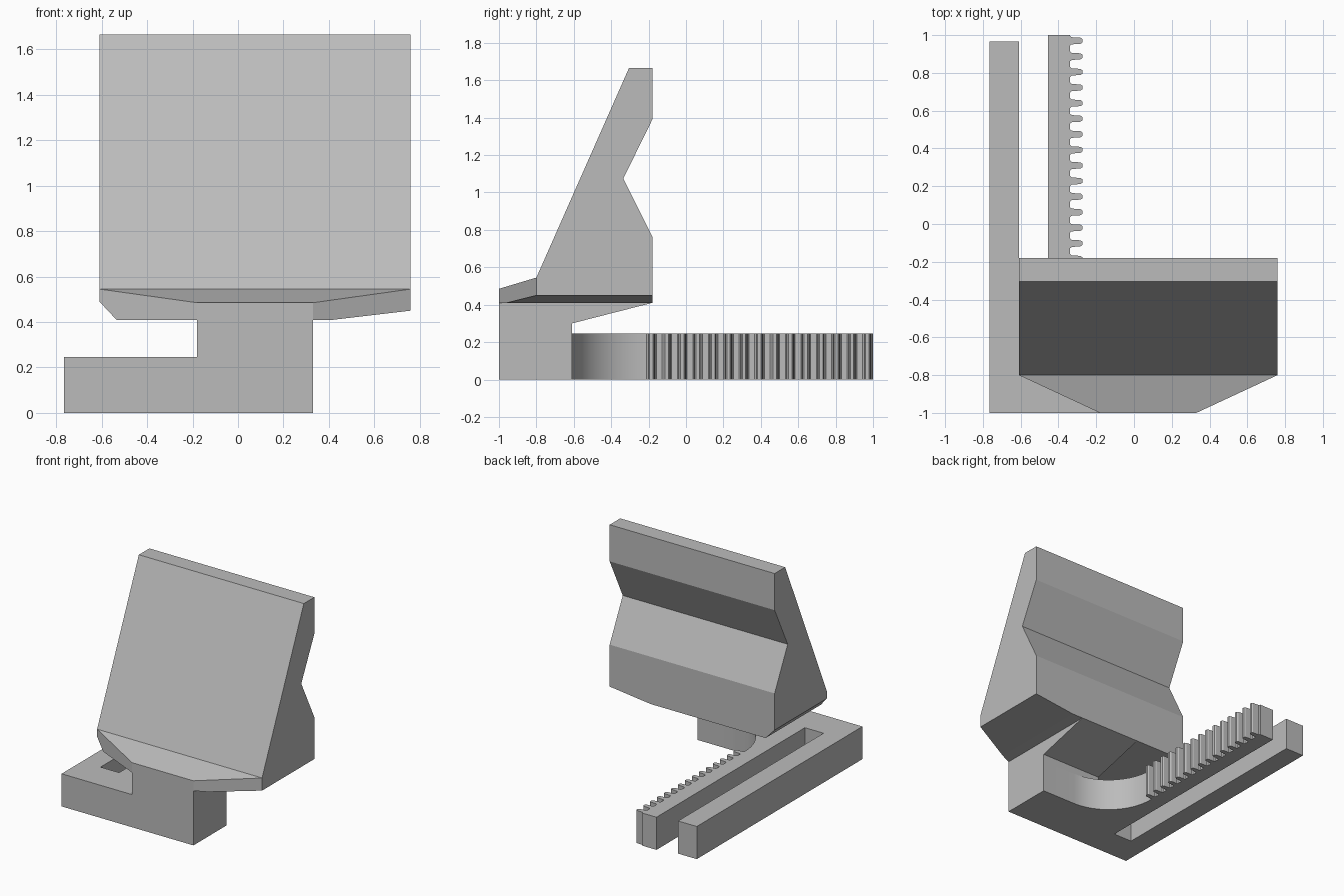
import bpy, bmesh, math
from mathutils import Vector

cube = bpy.data.objects.get("Cube")
if cube:
    bpy.data.objects.remove(cube, do_unlink=True)

grey = bpy.data.materials.new("plain_grey")
grey.use_nodes = True
COLOR = (0.5, 0.5, 0.5, 1)
grey.diffuse_color = COLOR
grey.node_tree.nodes["Principled BSDF"].inputs["Base Color"].default_value = COLOR


def prism(name, outline, offset, cuts=()):
    """Extrude a closed outline of 3D points, then trim it with planes (point, outward normal)."""
    bm = bmesh.new()
    face = bm.faces.new([bm.verts.new(p) for p in outline])
    top = bmesh.ops.extrude_face_region(bm, geom=[face])["geom"]
    bmesh.ops.translate(bm, vec=offset, verts=[v for v in top if isinstance(v, bmesh.types.BMVert)])
    for point, normal in cuts:
        geom = bm.verts[:] + bm.edges[:] + bm.faces[:]
        cut = bmesh.ops.bisect_plane(bm, geom=geom, plane_co=point, plane_no=normal,
                                     clear_outer=True, dist=1e-5)["geom_cut"]
        edges = [e for e in cut if isinstance(e, bmesh.types.BMEdge)]
        bmesh.ops.holes_fill(bm, edges=edges)
    bmesh.ops.recalc_face_normals(bm, faces=bm.faces)
    mesh = bpy.data.meshes.new(name)
    bm.to_mesh(mesh)
    bm.free()
    mesh.materials.append(grey)
    obj = bpy.data.objects.new(name, mesh)
    bpy.context.collection.objects.link(obj)
    return obj


# Base plate: front foot, rounded inner corner, toothed bar, slot and plain bar
BASE_TOP = 0.245
VALLEY, TIP = -0.338, -0.273
outline = [(-0.765, -1), (0.33, -1), (0.33, -0.61)]
radius, cx, cy = 0.39, VALLEY + 0.39, -0.22
for i in range(17):
    a = math.radians(270) - math.radians(90) * i / 16
    outline.append((cx + radius * math.cos(a), cy + radius * math.sin(a)))
half_tooth = [(VALLEY, 0.026), (VALLEY + 0.008, 0.019), (TIP - 0.01, 0.016), (TIP, 0.009)]
for k in range(15):
    y = -0.185 + 0.0825 * k
    outline += [(x, y - w) for x, w in half_tooth]
    outline += [(x, y + w) for x, w in reversed(half_tooth)]
outline += [(VALLEY, 1), (-0.455, 1), (-0.455, -0.76),
            (-0.61, -0.76), (-0.61, 0.965), (-0.765, 0.965)]
base = prism("base_with_rack", [(x, y, 0) for x, y in outline], (0, 0, BASE_TOP))

# Neck: block with a sloped bracket under the rest
neck_side = [(-1, BASE_TOP), (-0.61, BASE_TOP), (-0.61, 0.3), (-0.18, 0.41), (-1, 0.41)]
prism("neck", [(-0.18, y, z) for y, z in neck_side], (0.51, 0, 0))

# Leaning rest with front lip, notched back, tapered lip ends and bevelled underside
rest_side = [(-1, 0.41), (-1, 0.485), (-0.8, 0.545), (-0.305, 1.665), (-0.18, 1.665),
             (-0.18, 1.39), (-0.335, 1.075), (-0.18, 0.765), (-0.18, 0.41)]
cuts = [((-0.61, -0.8, 0), Vector((-0.2, -0.43, 0)).normalized()),
        ((0.76, -0.8, 0), Vector((0.2, -0.43, 0)).normalized()),
        ((-0.61, 0, 0.49), Vector((-0.08, 0, -0.075)).normalized()),
        ((0.76, 0, 0.45), Vector((0.04, 0, -0.34)).normalized())]
prism("leaning_rest", [(-0.61, y, z) for y, z in rest_side], (1.37, 0, 0), cuts)

# Smooth only the rounded inner corner
bpy.ops.object.select_all(action='DESELECT')
base.select_set(True)
bpy.context.view_layer.objects.active = base
bpy.ops.object.shade_smooth_by_angle(angle=math.radians(15))
